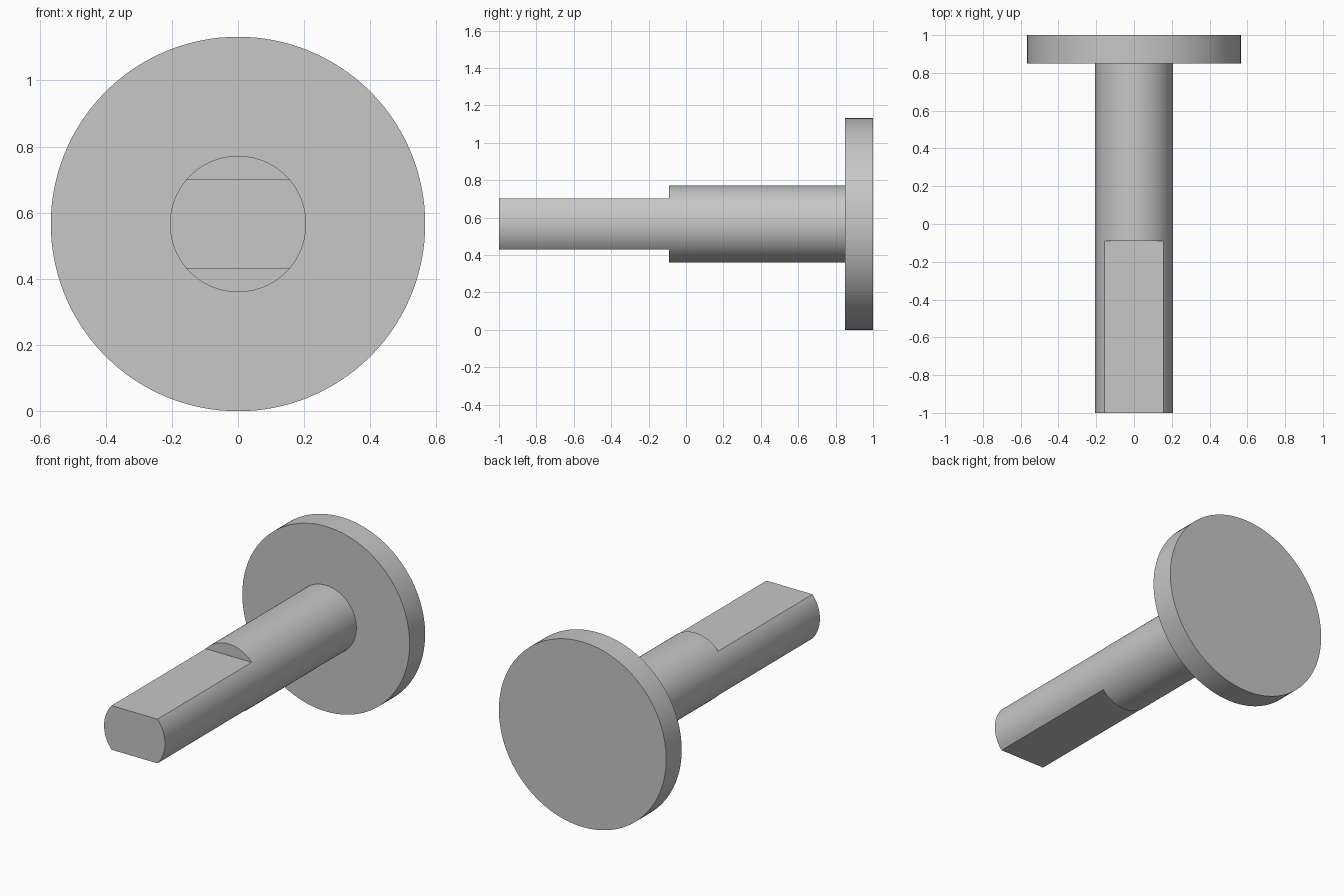
import bpy
import math

cube = bpy.data.objects.get("Cube")
if cube:
    bpy.data.objects.remove(cube, do_unlink=True)

AXIS_Z = 0.566
FLANGE_R, SHAFT_R = 0.566, 0.206
FRONT, STEP, FLANGE_FRONT, BACK = -1.0, -0.09, 0.85, 1.0
FLAT = 0.135  # half the thickness across the flats

grey = bpy.data.materials.new("plain_grey")
grey.use_nodes = True
colour = (0.57, 0.57, 0.57, 1)
grey.diffuse_color = colour
grey.node_tree.nodes["Principled BSDF"].inputs["Base Color"].default_value = colour


def disc(name, radius, y0, y1, sides):
    """Solid cylinder lying along y."""
    bpy.ops.mesh.primitive_cylinder_add(
        vertices=sides, radius=radius, depth=y1 - y0,
        location=(0, (y0 + y1) / 2, AXIS_Z), rotation=(math.pi / 2, 0, 0))
    obj = bpy.context.object
    obj.name = name
    obj.data.materials.append(grey)
    return obj


def combine(target, tool, operation):
    """Apply a boolean, then discard the tool object."""
    mod = target.modifiers.new(operation.lower(), "BOOLEAN")
    mod.operation = operation
    mod.solver = "EXACT"
    mod.object = tool
    bpy.context.view_layer.objects.active = target
    bpy.ops.object.modifier_apply(modifier=mod.name)
    bpy.data.objects.remove(tool, do_unlink=True)


# Round shaft
shaft = disc("flanged_shaft", SHAFT_R, FRONT, FLANGE_FRONT + 0.05, 96)

# Two flats milled on the front end, above and below
for side in (1, -1):
    depth = STEP - FRONT + 0.1
    bpy.ops.mesh.primitive_cube_add(
        size=1, location=(0, STEP - depth / 2, AXIS_Z + side * (FLAT + 0.1)))
    cutter = bpy.context.object
    cutter.name = "flat_cutter"
    cutter.scale = (0.6, depth, 0.2)
    cutter.hide_render = True
    cutter.data.materials.append(grey)
    bpy.context.view_layer.update()
    combine(shaft, cutter, "DIFFERENCE")

# Wide flange at the back
flange = disc("flange", FLANGE_R, FLANGE_FRONT, BACK, 128)
combine(shaft, flange, "UNION")

# Smooth round walls with crisp edges
bpy.ops.object.select_all(action="DESELECT")
shaft.select_set(True)
bpy.context.view_layer.objects.active = shaft
bpy.ops.object.shade_smooth_by_angle(angle=math.radians(30))
